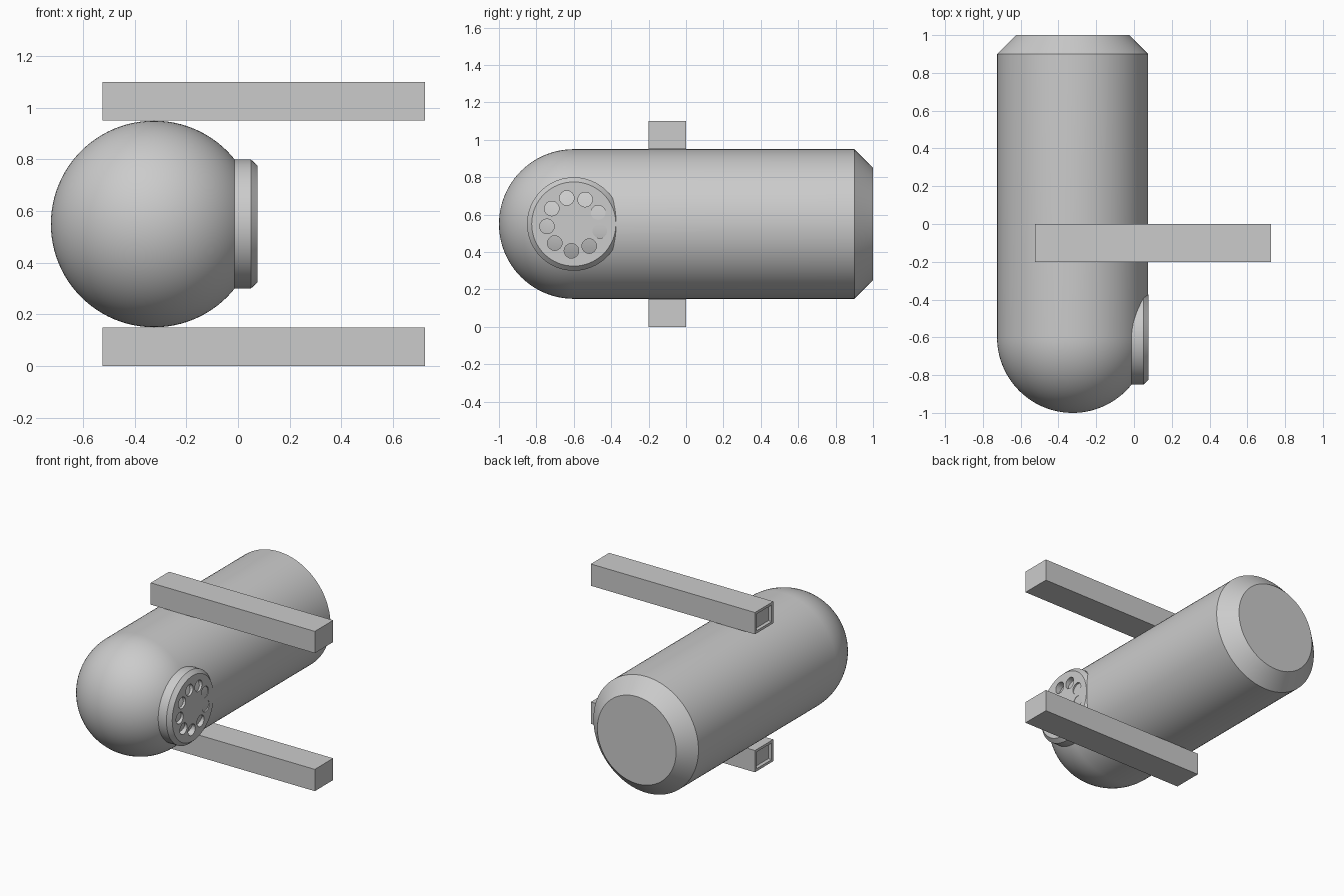
import bpy, bmesh
from math import pi, sin, cos, radians
from mathutils import Matrix, Vector

if "Cube" in bpy.data.objects:
    bpy.data.objects.remove(bpy.data.objects["Cube"])


def finish(name, bm, smooth=False):
    bmesh.ops.recalc_face_normals(bm, faces=bm.faces)
    mesh = bpy.data.meshes.new(name)
    bm.to_mesh(mesh)
    bm.free()
    obj = bpy.data.objects.new(name, mesh)
    bpy.context.collection.objects.link(obj)
    if smooth:
        smooth_by_angle(obj)
    return obj


def smooth_by_angle(obj):
    bpy.ops.object.select_all(action='DESELECT')
    obj.select_set(True)
    bpy.context.view_layer.objects.active = obj
    bpy.ops.object.shade_smooth_by_angle(angle=radians(30))


def lathe(profile, place, steps):
    """Revolve (radius, height) points around local z, then place the result."""
    bm = bmesh.new()
    verts = [bm.verts.new((r, 0, h)) for r, h in profile]
    edges = [bm.edges.new(pair) for pair in zip(verts, verts[1:])]
    bmesh.ops.spin(bm, geom=verts + edges, cent=(0, 0, 0), axis=(0, 0, 1),
                   angle=2 * pi, steps=steps, use_merge=True)
    bmesh.ops.remove_doubles(bm, verts=bm.verts, dist=1e-5)
    bmesh.ops.transform(bm, matrix=place, verts=bm.verts)
    return bm


# Capsule body: domed front, chamfered flat back, axis along y
R, CX, CZ, DOME_Y = 0.4, -0.325, 0.55, -0.6
N = 24
profile = [(R * sin(pi / 2 * i / N), DOME_Y - R * cos(pi / 2 * i / N)) for i in range(N + 1)]
profile += [(R, 0.9), (0.3, 1.0), (0, 1.0)]
along_y = Matrix.Translation((CX, 0, CZ)) @ Matrix.Rotation(-pi / 2, 4, 'X')
finish("capsule_body", lathe(profile, along_y, 96), smooth=True)

# Round side plate with chamfered rim, axis along x
along_x = Matrix.Translation((0, DOME_Y, CZ)) @ Matrix.Rotation(pi / 2, 4, 'Y')
FACE = 0.0765
plate = finish("side_plate", lathe([(0, -0.1), (0.25, -0.1), (0.25, 0.05),
                                    (0.225, FACE), (0, FACE)], along_x, 64))

# Ring of nine round holes in the plate
bm = bmesh.new()
for k in range(9):
    a = radians(25 + 40 * k)
    spot = Vector((0.075, DOME_Y + 0.144 * cos(a), CZ + 0.144 * sin(a)))
    bmesh.ops.create_cone(bm, cap_ends=True, segments=24, radius1=0.039, radius2=0.039,
                          depth=0.1, matrix=Matrix.Translation(spot) @ Matrix.Rotation(pi / 2, 4, 'Y'))
cutter = finish("hole_cutter", bm)
cutter.hide_render = True
cutter.hide_set(True)
cut = plate.modifiers.new("holes", 'BOOLEAN')
cut.object = cutter
cut.operation = 'DIFFERENCE'
cut.solver = 'EXACT'
smooth_by_angle(plate)

# Square beams above and below, with a recessed left end
for name, z in (("lower_beam", 0.075), ("upper_beam", 1.025)):
    bm = bmesh.new()
    bmesh.ops.create_cube(bm, size=1, matrix=Matrix.Translation((0.1, -0.1, z))
                          @ Matrix.Diagonal((1.25, 0.2, 0.15, 1)))
    bm.normal_update()
    end = min(bm.faces, key=lambda f: f.calc_center_median().x)
    bmesh.ops.inset_individual(bm, faces=[end], thickness=0.025)
    inner = bmesh.ops.extrude_discrete_faces(bm, faces=[end])["faces"][0]
    bmesh.ops.translate(bm, verts=inner.verts, vec=(0.025, 0, 0))
    finish(name, bm)
